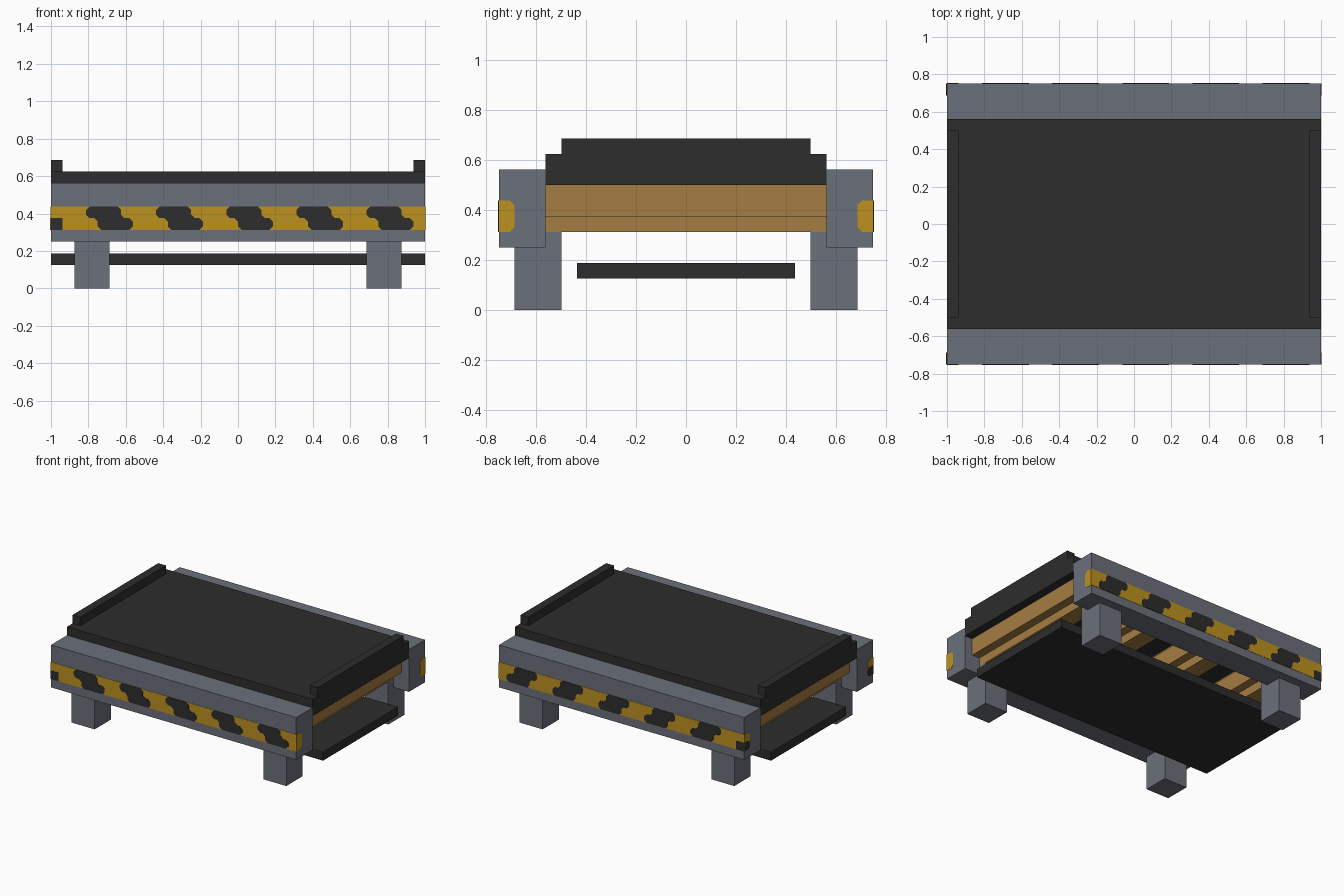
import bpy, bmesh
from mathutils import Vector

if "Cube" in bpy.data.objects:
    bpy.data.objects.remove(bpy.data.objects["Cube"], do_unlink=True)

U = 1 / 16  # grid unit


def material(name, rgb):
    m = bpy.data.materials.new(name)
    m.use_nodes = True
    col = (*rgb, 1)
    m.diffuse_color = col
    bsdf = next(n for n in m.node_tree.nodes if n.type == 'BSDF_PRINCIPLED')
    bsdf.inputs["Base Color"].default_value = col
    bsdf.inputs["Roughness"].default_value = 0.8
    return m


STEEL = material("steel grey", (0.147, 0.162, 0.195))
RUBBER = material("rubber black", (0.026, 0.026, 0.026))
YELLOW = material("warning yellow", (0.51, 0.285, 0.015))
WOOD = material("roller wood", (0.376, 0.205, 0.054))


def prism(name, mat, points, extrude):
    """Extrude a closed planar outline along a vector."""
    bm = bmesh.new()
    face = bm.faces.new([bm.verts.new(p) for p in points])
    ext = bmesh.ops.extrude_face_region(bm, geom=[face], use_keep_orig=True)
    verts = [g for g in ext["geom"] if isinstance(g, bmesh.types.BMVert)]
    bmesh.ops.translate(bm, verts=verts, vec=Vector(extrude))
    bmesh.ops.recalc_face_normals(bm, faces=bm.faces)
    me = bpy.data.meshes.new(name)
    bm.to_mesh(me)
    bm.free()
    me.materials.append(mat)
    ob = bpy.data.objects.new(name, me)
    bpy.context.collection.objects.link(ob)
    return ob


def box(name, mat, x, y, z):
    """Box from (min, max) ranges."""
    pts = [(x[0], y[0], z[0]), (x[1], y[0], z[0]),
           (x[1], y[1], z[0]), (x[0], y[1], z[0])]
    return prism(name, mat, pts, (0, 0, z[1] - z[0]))


def span(a, b, s=1):
    """Range in units, mirrored when s is -1."""
    return tuple(sorted((a * U * s, b * U * s)))


def chamfer(pts, c):
    """Cut each corner of a 2D outline by distance c."""
    out = []
    for i, p in enumerate(pts):
        p = Vector(p)
        for q in (pts[i - 1], pts[(i + 1) % len(pts)]):
            d = Vector(q) - p
            out.append(p + d.normalized() * min(c, d.length * 0.45))
    return out


# Conveyor belt: top sheet, end flaps, end lips and lower return sheet
box("belt_top", RUBBER, span(-16, 16), span(-9, 9), span(9, 10))
box("belt_return", RUBBER, span(-16, 16), span(-7, 7), span(2, 3))
for s, side in ((1, "left"), (-1, "right")):
    box(f"belt_flap_{side}", RUBBER, span(15, 16, s), span(-9, 9), span(8, 9))
    box(f"belt_lip_{side}", RUBBER, span(15, 16, s), span(-8, 8), span(10, 11))

# Rollers with a plus-shaped section
plus = [(-1, -2), (1, -2), (1, -1), (2, -1), (2, 1), (1, 1),
        (1, 2), (-1, 2), (-1, 1), (-2, 1), (-2, -1), (-1, -1)]
for i in range(4):
    cx = -13 + i * 26 / 3
    prism(f"roller_{i + 1}", WOOD,
          [((cx + a) * U, -9 * U, (7 + b) * U) for a, b in plus], (0, 18 * U, 0))

# Side rails, legs and hazard bands, mirrored front to back
T = 0.002
for s, end in ((-1, "front"), (1, "back")):
    box(f"rail_{end}", STEEL, span(-16, 16), span(9, 12, s), span(4, 9))
    for sx, side in ((1, "left"), (-1, "right")):
        box(f"leg_{end}_{side}", STEEL, span(11, 14, sx), span(8, 11, s), span(0, 5))

    # Yellow band along the rail face
    face = 12 * U * s
    box(f"hazard_band_{end}", YELLOW, span(-16, 16),
        tuple(sorted((face, face + T * s))), span(5, 7))

    # Black stepped stripes: the lower half is shifted by one unit
    for k in range(5):
        a = -13 + 6 * k
        step = [(a, 7), (a, 6), (a + 1, 6), (a + 1, 5),
                (a + 4, 5), (a + 4, 6), (a + 3, 6), (a + 3, 7)]
        prism(f"hazard_stripe_{end}_{k + 1}", RUBBER,
              [(p.x * U, face, p.y * U) for p in chamfer(step, 0.3)],
              (0, 2 * T * s, 0))
    box(f"hazard_stripe_{end}_end", RUBBER, span(-16, -15),
        tuple(sorted((face, face + 2 * T * s))), span(5, 6))

    # Bands wrapping around the rail ends
    wrap = [(12, 5), (12, 7), (11.3, 7), (11, 6.7), (11, 5.3), (11.3, 5)]
    for sx, side in ((1, "left"), (-1, "right")):
        prism(f"hazard_wrap_{end}_{side}", YELLOW,
              [(sx, s * a * U, b * U) for a, b in wrap], (sx * T, 0, 0))
    low = [(12, 5), (12, 6), (11.3, 6), (11, 5.7), (11, 5.3), (11.3, 5)]
    prism(f"hazard_wrap_stripe_{end}", RUBBER,
          [(-1, s * a * U, b * U) for a, b in low], (-2 * T, 0, 0))
